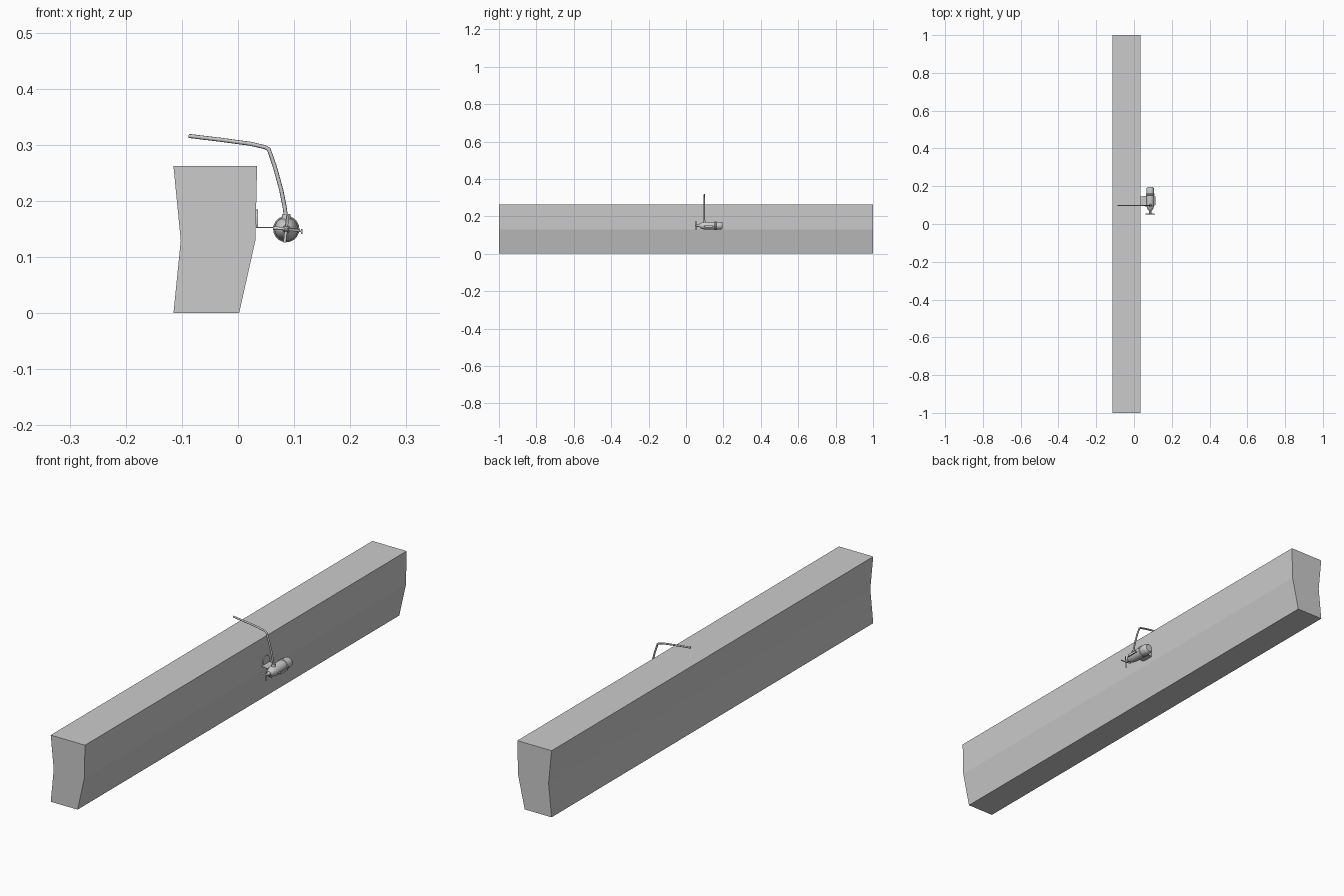
import bpy, bmesh, math
from mathutils import Vector, Matrix

if "Cube" in bpy.data.objects:
    bpy.data.objects.remove(bpy.data.objects["Cube"])


def material(name, v):
    m = bpy.data.materials.new(name)
    m.diffuse_color = (v, v, v, 1)
    m.use_nodes = True
    m.node_tree.nodes["Principled BSDF"].inputs["Base Color"].default_value = m.diffuse_color
    return m


GREY = material("light_grey", 0.6)
CX, CZ = 0.086, 0.150      # axis of the motor pod


def finish(name, bm, smooth=False):
    bmesh.ops.recalc_face_normals(bm, faces=bm.faces)
    me = bpy.data.meshes.new(name)
    bm.to_mesh(me)
    bm.free()
    ob = bpy.data.objects.new(name, me)
    bpy.context.collection.objects.link(ob)
    me.materials.append(GREY)
    if smooth:
        bpy.context.view_layer.objects.active = ob
        ob.select_set(True)
        bpy.ops.object.shade_smooth_by_angle(angle=math.radians(40))
        ob.select_set(False)
    return ob


def prism(name, pts, offset):
    """Closed polygon swept by an offset vector."""
    bm = bmesh.new()
    f = bm.faces.new([bm.verts.new(p) for p in pts])
    r = bmesh.ops.extrude_face_region(bm, geom=[f])
    vs = [g for g in r["geom"] if isinstance(g, bmesh.types.BMVert)]
    bmesh.ops.translate(bm, verts=vs, vec=offset)
    return finish(name, bm)


def lathe(name, profile, n=20):
    """Profile of (radius, y) turned about the pod axis."""
    bm = bmesh.new()
    rings = []
    for r, y in profile:
        rings.append([bm.verts.new((CX + r * math.cos(2 * math.pi * i / n), y,
                                    CZ + r * math.sin(2 * math.pi * i / n))) for i in range(n)])
    for a, b in zip(rings, rings[1:]):
        for i in range(n):
            j = (i + 1) % n
            bm.faces.new((a[i], a[j], b[j], b[i]))
    bm.faces.new(rings[0])
    bm.faces.new(rings[-1])
    return finish(name, bm, True)


# Long beam with a waisted cross-section
section = [(-0.115, 0), (0.002, 0), (0.031, 0.13), (0.034, 0.262), (-0.115, 0.262), (-0.102, 0.13)]
prism("beam", [(x, -1, z) for x, z in section], (0, 2, 0))

# Pod body, collar and propeller hub
lathe("pod_body", [(0.007, 0.070), (0.013, 0.076), (0.018, 0.088), (0.021, 0.105),
                   (0.021, 0.178), (0.019, 0.190), (0.015, 0.195)])
lathe("pod_collar", [(0.0215, 0.152), (0.0235, 0.154), (0.0235, 0.160), (0.0215, 0.162)])
lathe("propeller_hub", [(0.002, 0.049), (0.005, 0.053), (0.007, 0.072)], 12)

# Four propeller blades
for k in range(4):
    bm = bmesh.new()
    bmesh.ops.create_cube(bm, size=1)
    bmesh.ops.scale(bm, verts=bm.verts, vec=(0.020, 0.002, 0.005))
    bmesh.ops.rotate(bm, verts=bm.verts, matrix=Matrix.Rotation(math.radians(25), 3, 'X'))
    bmesh.ops.translate(bm, verts=bm.verts, vec=(0.014, 0, 0))
    bmesh.ops.rotate(bm, verts=bm.verts, matrix=Matrix.Rotation(k * math.pi / 2 + 0.1, 3, 'Y'))
    bmesh.ops.translate(bm, verts=bm.verts, vec=(CX, 0.053, CZ))
    finish("propeller_blade", bm)

# Side wings: the inner one reaches the beam, the outer one is short
prism("inner_wing", [(0.033, 0.098, 0.152), (0.070, 0.092, 0.152), (0.070, 0.150, 0.152),
                     (0.033, 0.145, 0.152)], (0, 0, 0.002))
prism("outer_wing", [(0.100, 0.095, 0.145), (0.112, 0.100, 0.145), (0.112, 0.145, 0.145),
                     (0.100, 0.150, 0.145)], (0, 0, 0.002))
prism("outer_wing_tip", [(0.112, 0.100, 0.141), (0.112, 0.145, 0.141), (0.112, 0.145, 0.150),
                         (0.112, 0.100, 0.150)], (0.003, 0, 0))

# Rounded mounting plate against the beam
arc = [(0.126 + 0.019 * math.cos(math.pi * i / 10), 0.168 + 0.017 * math.sin(math.pi * i / 10))
       for i in range(11)]
prism("mounting_plate", [(0.032, y, z) for y, z in [(0.107, 0.152), (0.145, 0.152)] + arc],
      (0.0035, 0, 0))

# Socket on top of the pod for the hose
bm = bmesh.new()
bmesh.ops.create_cone(bm, cap_ends=True, segments=16, radius1=0.009, radius2=0.007, depth=0.014,
                      matrix=Matrix.Translation((CX, 0.098, 0.170)))
finish("hose_socket", bm, True)

# Bent hose rising from the pod and crossing above the beam
cu = bpy.data.curves.new("hose", 'CURVE')
cu.dimensions = '3D'
cu.bevel_depth = 0.0036
cu.bevel_resolution = 2
cu.use_fill_caps = True
path = [(0.086, 0.168), (0.083, 0.190), (0.077, 0.220), (0.066, 0.260), (0.055, 0.292),
        (0.048, 0.296), (0.022, 0.302), (-0.030, 0.309), (-0.088, 0.316)]
sp = cu.splines.new('POLY')
sp.points.add(len(path) - 1)
for p, (x, z) in zip(sp.points, path):
    p.co = (x, 0.098, z, 1)
hose = bpy.data.objects.new("hose", cu)
bpy.context.collection.objects.link(hose)
cu.materials.append(GREY)
